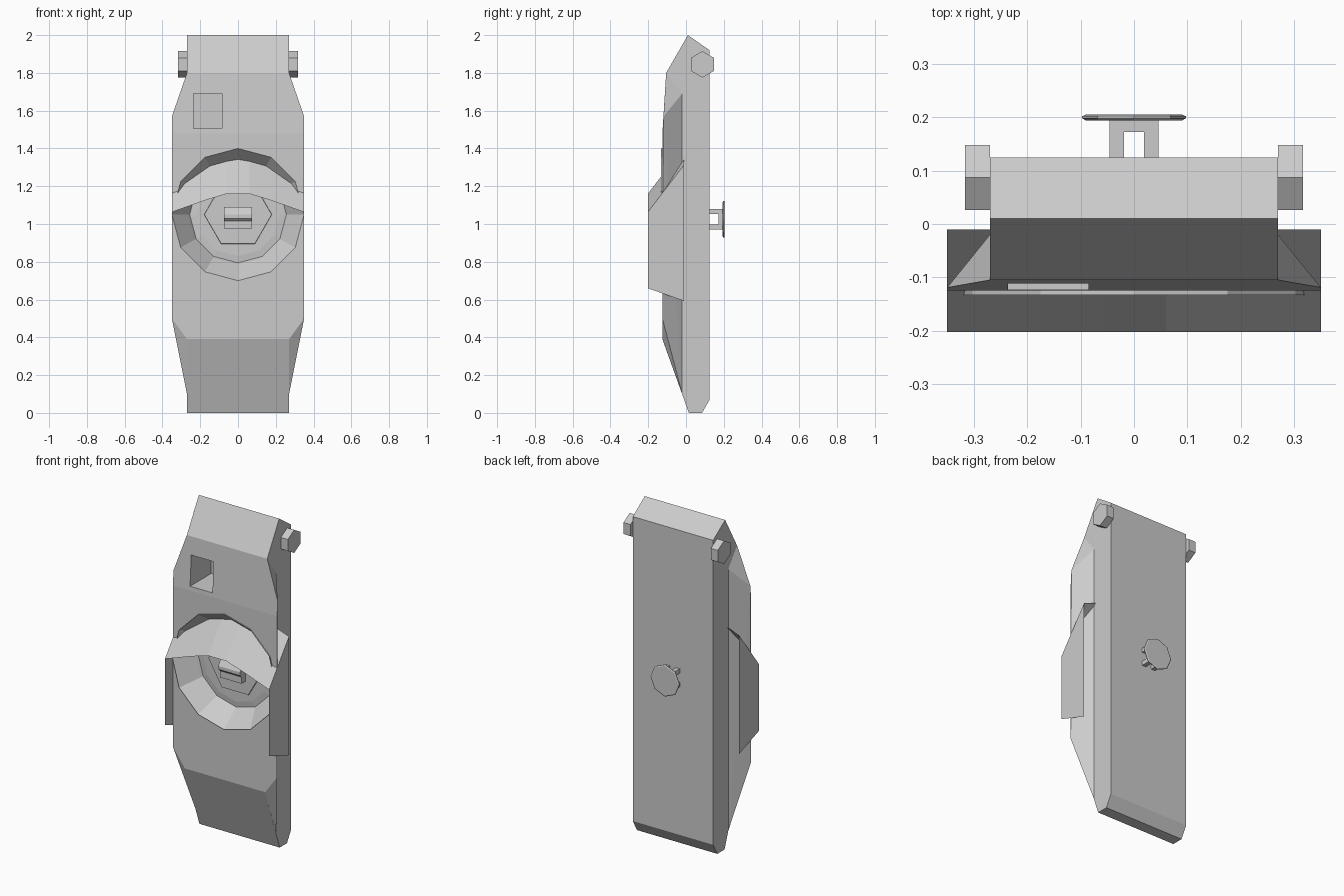
import bpy, bmesh
from math import sin, cos, pi

if "Cube" in bpy.data.objects:
    bpy.data.objects.remove(bpy.data.objects["Cube"])

EYE_Z = 1.05


def finish(bm, name, fix=True):
    if fix:
        bmesh.ops.recalc_face_normals(bm, faces=bm.faces[:])
    me = bpy.data.meshes.new(name)
    bm.to_mesh(me)
    bm.free()
    ob = bpy.data.objects.new(name, me)
    bpy.context.collection.objects.link(ob)
    return ob


def extrude_x(name, profile, x0, x1):
    """Solid from a (y, z) outline swept along x."""
    bm = bmesh.new()
    a = [bm.verts.new((x0, y, z)) for y, z in profile]
    b = [bm.verts.new((x1, y, z)) for y, z in profile]
    bm.faces.new(a)
    bm.faces.new(b[::-1])
    for i in range(len(a)):
        j = (i + 1) % len(a)
        bm.faces.new((a[i], a[j], b[j], b[i]))
    return finish(bm, name)


def hull(name, pts):
    bm = bmesh.new()
    for p in pts:
        bm.verts.new(p)
    bmesh.ops.convex_hull(bm, input=bm.verts[:])
    bmesh.ops.dissolve_limit(bm, angle_limit=0.02, verts=bm.verts[:], edges=bm.edges[:])
    return finish(bm, name)


def box(name, x0, x1, y0, y1, z0, z1):
    return extrude_x(name, [(y0, z0), (y1, z0), (y1, z1), (y0, z1)], x0, x1)


def turned(name, profile, n, zc, cap_start=True, cap_end=True):
    """Polygonal rings of (radius, y) around an axis along y."""
    bm = bmesh.new()
    rings = [[bm.verts.new((r * cos(2 * pi * i / n), y, zc + r * sin(2 * pi * i / n)))
              for i in range(n)] for r, y in profile]
    for a, b in zip(rings, rings[1:]):
        for i in range(n):
            j = (i + 1) % n
            bm.faces.new((a[i], a[j], b[j], b[i]))
    if cap_start:
        bm.faces.new(rings[0][::-1])
    if cap_end:
        bm.faces.new(rings[-1])
    return finish(bm, name, cap_start and cap_end)


def cut(ob, cutter):
    m = ob.modifiers.new("cut", 'BOOLEAN')
    m.operation = 'DIFFERENCE'
    m.solver = 'EXACT'
    m.object = cutter
    bpy.context.view_layer.objects.active = ob
    bpy.ops.object.modifier_apply(modifier=m.name)


# Main slab
body = extrude_x("body", [(0.01, 2.0), (0.125, 1.92), (0.125, 0.07), (0.085, 0), (0.015, 0),
                          (-0.125, 0.39), (-0.125, 1.48), (-0.105, 1.8)], -0.27, 0.27)

# Flared cheeks along both front edges
cheeks = [hull("cheek", [(s * x, y, z) for x, y, z in [
    (0.27, -0.105, 1.8), (0.35, -0.119, 1.57), (0.27, -0.02, 1.69), (0.35, -0.125, 1.48),
    (0.27, -0.125, 1.48), (0.35, -0.125, 0.5), (0.27, -0.125, 0.39), (0.27, -0.02, 0.1)]])
    for s in (-1, 1)]

# Cut the round socket and the small window
socket = turned("socket_cutter", [(0.348, -0.3), (0.348, -0.13), (0.264, -0.028), (0.255, -0.01)], 12, EYE_Z)
window = box("window_cutter", -0.236, -0.085, -0.3, 0.08, 1.505, 1.69)
for ob in [body] + cheeks:
    cut(ob, socket)
cut(body, window)
for c in (socket, window):
    bpy.data.objects.remove(c)

# Bowl lining with a raised lip and stepped floor
turned("bowl", [(0.35, -0.122), (0.35, -0.133), (0.265, -0.03), (0.256, -0.018),
                (0.22, -0.022)], 12, EYE_Z, cap_start=False)
turned("hex_plate", [(0.18, -0.018), (0.178, -0.03)], 6, EYE_Z)

# Grip in the centre of the bowl
extrude_x("grip", [(-0.02, 1.09), (-0.06, 1.09), (-0.085, 1.05), (-0.085, 1.03), (-0.07, 1.015),
                   (-0.07, 0.975), (-0.02, 0.975)], -0.073, 0.073)

# Hood: thin sloping visor with side plates
bm = bmesh.new()
half = [(0.06, 1.16), (0.175, 1.125), (0.35, 1.063)]
arc = [(-x, z) for x, z in half[::-1]] + half
front = [bm.verts.new((x, -0.202, z)) for x, z in arc]
back = [bm.verts.new((x, -0.01, z + 0.25)) for x, z in arc]
for i in range(len(arc) - 1):
    bm.faces.new((front[i], front[i + 1], back[i + 1], back[i]))
for i, x in ((0, -0.35), (-1, 0.35)):
    lo_f = bm.verts.new((x, -0.202, 0.66))
    lo_b = bm.verts.new((x, -0.01, 0.592))
    f = [front[i], back[i], lo_b, lo_f]
    bm.faces.new(f if x < 0 else f[::-1])
finish(bm, "hood")

# Hexagonal lugs at the upper sides
for s in (-1, 1):
    prof = [(0.087 + 0.07 * sin(i * pi / 3), 1.845 + 0.07 * cos(i * pi / 3)) for i in range(6)]
    extrude_x("side_lug", prof, s * 0.27, s * 0.317)

# Rear button on four short legs
KZ = 1.025
for sx in (-1, 1):
    for sz in (-1, 1):
        z = sorted((KZ + sz * 0.028, KZ + sz * 0.055))
        box("button_leg", sx * 0.019, sx * 0.046, 0.12, 0.172, *z)
box("button_base", -0.046, 0.046, 0.172, 0.196, KZ - 0.055, KZ + 0.055)
turned("button", [(0.09, 0.194), (0.097, 0.198), (0.097, 0.202), (0.09, 0.205)], 8, KZ)
